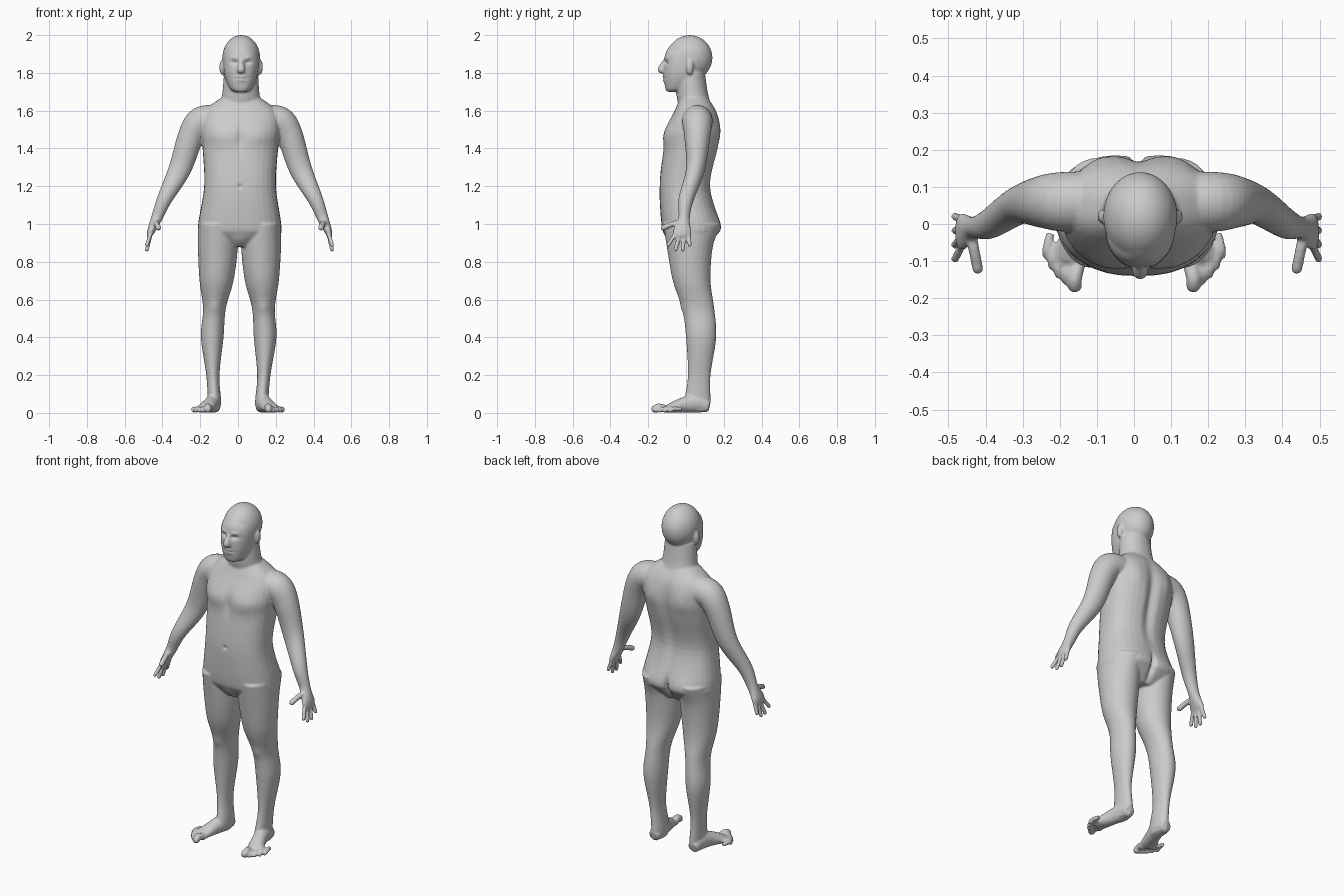
import bpy, bmesh
from math import cos, sin, pi, exp, copysign
from mathutils import Vector

cube = bpy.data.objects.get("Cube")
if cube:
    bpy.data.objects.remove(cube)

bm = bmesh.new()
SIDES = 32
LEAN = .009  # the stance leans slightly to the left


def blend(before, start, end, after, t):
    """Smooth step between start and end, guided by their neighbours."""
    slope_in = (end - before) / 2
    slope_out = (after - start) / 2
    rest = 1 - t
    return (start * rest * rest * (1 + 2 * t) + slope_in * t * rest * rest
            + end * t * t * (1 + 2 * rest) - slope_out * t * t * rest)


def spline(rows, steps=6):
    """Smooth curve through rows of numbers."""
    padded = [rows[0], *rows, rows[-1]]
    curve = []
    for group in zip(padded, padded[1:], padded[2:], padded[3:]):
        for step in range(steps):
            curve.append([blend(*values, step / steps) for values in zip(*group)])
    return curve + [list(rows[-1])]


def oval(power=2):
    """Unit outline, squarer for a higher power."""
    outline = []
    for i in range(SIDES):
        c, s = cos(2 * pi * i / SIDES), sin(2 * pi * i / SIDES)
        outline.append((copysign(abs(c) ** (2 / power), c),
                        copysign(abs(s) ** (2 / power), s)))
    return outline


def skin(rings, side=1):
    """Closed surface over a list of point rings, mirrored for side -1."""
    rings = [[bm.verts.new((side * x + LEAN * z, y, max(z, 0)))
              for x, y, z in ring] for ring in rings]
    for low, high in zip(rings, rings[1:]):
        for i in range(SIDES):
            bm.faces.new((low[i - 1], low[i], high[i], high[i - 1]))
    bm.faces.new(rings[0][::-1])
    bm.faces.new(rings[-1])


def stack(rows, power, side=1):
    """Level sections: height, x from, x to, y front, y back."""
    skin([[((left + right + u * (right - left)) / 2,
            (front + back + v * (back - front)) / 2, z)
           for u, v in oval(power)]
          for z, left, right, front, back in spline(rows)], side)


def centred(rows, power=2):
    """Level sections on the middle line: height, half width, front, back."""
    stack([(z, -w, w, front, back) for z, w, front, back in rows], power)


def tube(rows, ref, side=1):
    """Sections across a path: x, y, z, radius across, radius along ref."""
    rows = spline(rows)
    points = [Vector(row[:3]) for row in rows]
    rings = []
    for i, row in enumerate(rows):
        ahead = points[min(i + 1, len(points) - 1)]
        behind = points[max(i - 1, 0)]
        tangent = (ahead - behind).normalized()
        across = tangent.cross(ref).normalized()
        along = across.cross(tangent)
        rings.append([points[i] + across * u * row[3] + along * v * row[4]
                      for u, v in oval()])
    skin(rings, side)


def ball(centre, size, side=1):
    """Ellipsoid from stacked rings."""
    x, y, z = centre
    rx, ry, rz = size
    rings = []
    for i in range(1, SIDES):
        angle = pi * i / SIDES
        rings.append([(x + rx * sin(angle) * u, y + ry * sin(angle) * v,
                       z - rz * cos(angle)) for u, v in oval()])
    skin(rings, side)


def digit(points, radius, ref, side):
    """Finger or toe with a round tip."""
    tube([(*point, radius, radius) for point in points], ref, side)
    ball(points[-1], (radius, radius, radius), side)


DEPTH = Vector((0, 1, 0))
UP = Vector((0, 0, 1))

# torso
centred([(.88, .12, -.06, .11), (.94, .21, -.11, .16), (1, .22, -.13, .18),
         (1.2, .19, -.14, .13), (1.4, .2, -.12, .17), (1.5, .21, -.11, .18),
         (1.6, .19, -.06, .16), (1.69, .07, -.02, .1)], power=2.4)
# neck
centred([(1.6, .12, -.03, .15), (1.68, .1, -.05, .12), (1.8, .09, -.05, .1)])
# skull and face
ball((0, .02, 1.88), (.1, .12, .12))
centred([(1.7, .03, -.1, -.02), (1.72, .06, -.11, .02), (1.8, .09, -.12, .1),
         (1.9, .09, -.11, .1), (1.95, .05, -.08, .1)], power=2.2)
# nose
tube([(0, -.1, 1.88, .01, .01), (0, -.13, 1.82, .02, .02),
      (0, -.12, 1.81, .02, .01)], DEPTH)

for side in (1, -1):
    # ear
    ball((.1, .02, 1.83), (.015, .02, .04), side)
    # leg
    stack([(1, .02, .22, -.12, .17), (.87, .01, .22, -.1, .14),
           (.7, .03, .21, -.07, .13), (.55, .07, .19, -.02, .15),
           (.4, .08, .2, 0, .16), (.2, .1, .17, .01, .13),
           (.06, .09, .16, -.01, .13), (.01, .1, .16, 0, .12)], 2, side)
    # foot
    tube([(.13, .12, .03, .03, .03), (.13, .06, .05, .04, .05),
          (.15, -.02, .04, .04, .04), (.18, -.1, .02, .05, .02)], UP, side)
    # toes, shorter towards the outside
    for i in range(5):
        out = i / 4
        radius = .012 if i else .02
        x = .16 + out * (.1 - .025 * out)
        y = -.165 + .04 * out * (1 + out)
        digit([(x - .01, y + .06, .02), (x, y + .02, radius + .01),
               (x, y, radius)], radius, UP, side)
    # arm and palm
    tube([(.14, .06, 1.55, .08, .08), (.21, .06, 1.54, .08, .08),
          (.26, .06, 1.47, .07, .07), (.32, .05, 1.29, .06, .05),
          (.4, 0, 1.13, .04, .04), (.44, -.01, 1.03, .03, .03),
          (.47, -.02, .96, .02, .05), (.48, -.02, .93, .01, .04)], DEPTH, side)
    # fingers, fanned out from the palm
    for spread in (-1.5, -.5, .5, 1.5):
        knuckle = Vector((.47, -.02 + .023 * spread, .95))
        tip = Vector((.49, -.037 + .038 * spread, .86 + .013 * spread ** 2))
        digit([knuckle, knuckle.lerp(tip, .5), tip], .011, DEPTH, side)
    # thumb
    digit([(.45, -.02, 1.01), (.44, -.07, 1), (.43, -.12, .98)],
          .015, UP, side)

# fuse the parts into one skin
bmesh.ops.recalc_face_normals(bm, faces=bm.faces)
parts = bpy.data.meshes.new("body_parts")
bm.to_mesh(parts)
bm.free()
body = bpy.data.objects.new("body", parts)
bpy.context.collection.objects.link(body)
fuse = body.modifiers.new("Fuse", 'REMESH')
fuse.mode = 'VOXEL'
fuse.voxel_size = .006
relax = body.modifiers.new("Relax", 'SMOOTH')
relax.factor, relax.iterations = .5, 5
bpy.context.view_layer.update()
mesh = bpy.data.meshes.new_from_object(
    body.evaluated_get(bpy.context.evaluated_depsgraph_get()))
body.modifiers.clear()
body.data = mesh
bpy.data.meshes.remove(parts)

# soft bumps and dents: x, height, reach across, reach up, amount
FRONT = [(0, 1.45, .02, .07, -.01),     # breastbone
         (0, 1.2, .01, .01, -.01),      # navel
         (0, .91, .03, .03, .01),       # groin
         (0, 1.77, .02, .015, .008),    # lips
         (0, 1.77, .03, .004, -.01),    # mouth line
         (.1, 1.46, .07, .05, .01),     # chest
         (.13, .56, .03, .03, .005),    # kneecap
         (.036, 1.856, .02, .01, -.015),  # eye socket
         (.036, 1.88, .02, .007, .005)]   # brow
BACK = [(0, 1.36, .03, .2, -.02),       # spine
        (0, .96, .014, .06, -.03),      # seat cleft
        (.1, 1.5, .05, .07, .01),       # shoulder blade
        (.1, .98, .07, .06, .01)]       # seat
normals = [v.normal.copy() for v in mesh.vertices]
for vert, normal in zip(mesh.vertices, normals):
    height = vert.co.z
    across = abs(vert.co.x - LEAN * height)
    push = sum(amount * exp(-((across - x) / wide) ** 2 - ((height - z) / tall) ** 2)
               for x, z, wide, tall, amount in (FRONT if normal.y < 0 else BACK))
    vert.co += normal * push * abs(normal.y)

# material
grey = bpy.data.materials.new("plain grey")
grey.use_nodes = True
colour = (.6, .6, .6, 1)
grey.diffuse_color = colour
shader = grey.node_tree.nodes["Principled BSDF"]
shader.inputs["Base Color"].default_value = colour
mesh.materials.clear()
mesh.materials.append(grey)
mesh.polygons.foreach_set("use_smooth", [True] * len(mesh.polygons))
mesh.update()
